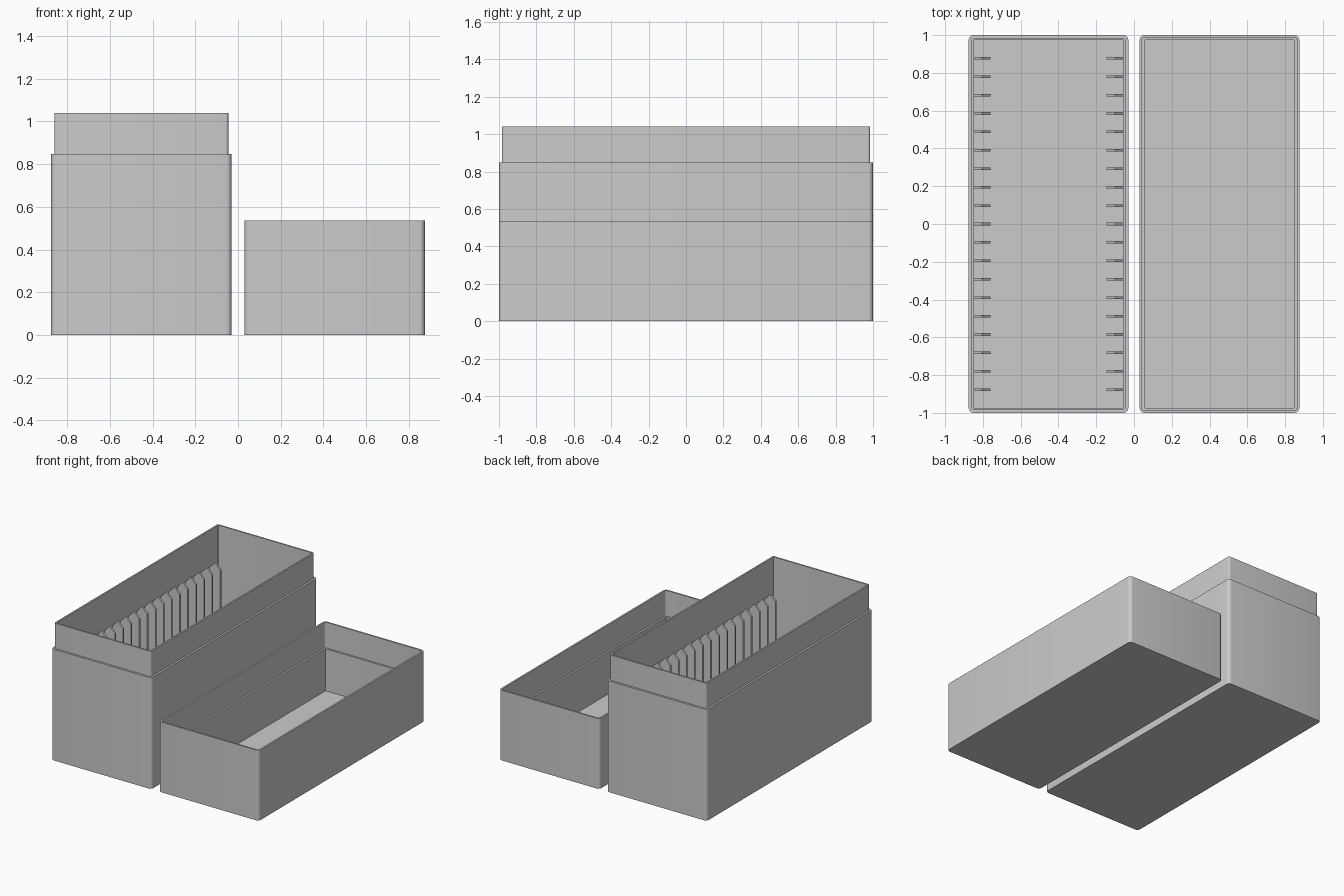
import bpy, bmesh, math

cube = bpy.data.objects.get("Cube")
if cube:
    bpy.data.objects.remove(cube, do_unlink=True)

# Single plain grey
grey = bpy.data.materials.new("plain_grey")
grey.use_nodes = True
grey.diffuse_color = (0.6, 0.6, 0.6, 1)
grey.node_tree.nodes["Principled BSDF"].inputs["Base Color"].default_value = (0.6, 0.6, 0.6, 1)

WIDTH, LENGTH = 0.845, 2.0
CENTRE = 0.4525
WALL = 0.027
FLOOR = 0.02
STEP = 0.015
SEGMENTS = 5


def finish(name, bm, x=0):
    """Turn a bmesh into a shaded, coloured object."""
    bmesh.ops.recalc_face_normals(bm, faces=bm.faces)
    for face in bm.faces:
        face.smooth = True
    mesh = bpy.data.meshes.new(name)
    bm.to_mesh(mesh)
    bm.free()
    mesh.set_sharp_from_angle(angle=math.radians(30))
    mesh.materials.append(grey)
    obj = bpy.data.objects.new(name, mesh)
    obj.location.x = x
    bpy.context.collection.objects.link(obj)
    return obj


def ring(bm, inset, z, radius):
    """One rounded rectangle, inset from the outer footprint."""
    verts = []
    for corner, (sx, sy) in enumerate(((1, 1), (-1, 1), (-1, -1), (1, -1))):
        cx = sx * (WIDTH / 2 - inset - radius)
        cy = sy * (LENGTH / 2 - inset - radius)
        for i in range(SEGMENTS + 1):
            a = (corner + i / SEGMENTS) * math.pi / 2
            verts.append(bm.verts.new((cx + radius * math.cos(a), cy + radius * math.sin(a), z)))
    return verts


def tray(name, x, profile):
    """Loft rings from the underside, over the rim, down to the inner floor."""
    bm = bmesh.new()
    rings = [ring(bm, *step) for step in profile]
    for low, high in zip(rings, rings[1:]):
        for i in range(len(low)):
            j = (i + 1) % len(low)
            bm.faces.new((low[i], low[j], high[j], high[i]))
    bm.faces.new(rings[0])
    bm.faces.new(rings[-1])
    return finish(name, bm, x)


# Tall box with a recessed neck
tray("box_body", -CENTRE, [
    (0, 0, 0.025), (0, 0.847, 0.025),
    (STEP, 0.847, 0.014), (STEP, 1.04, 0.014),
    (WALL, 1.04, 0.003), (WALL, FLOOR, 0.003)])

# Lid lying open side up, with a ledge that meets the neck
tray("lid", CENTRE, [
    (0, 0, 0.025), (0, 0.535, 0.025),
    (STEP - 0.002, 0.535, 0.014), (STEP - 0.002, 0.34, 0.014),
    (WALL, 0.34, 0.003), (WALL, FLOOR, 0.003)])

# Pointed divider ribs along both long inner walls
RIBS, PITCH, THICK, DEPTH = 19, 0.0975, 0.014, 0.088
wall_x = WIDTH / 2 - WALL
for side, label in ((-1, "right"), (1, "left")):
    bm = bmesh.new()
    outline = [(wall_x, FLOOR), (wall_x, 0.76), (wall_x - DEPTH / 2, 0.805),
               (wall_x - DEPTH, 0.76), (wall_x - DEPTH, FLOOR)]
    for n in range(RIBS):
        y = (n - (RIBS - 1) / 2) * PITCH
        face = bm.faces.new([bm.verts.new((side * px, y - THICK / 2, pz)) for px, pz in outline])
        made = bmesh.ops.extrude_face_region(bm, geom=[face])["geom"]
        moved = [v for v in made if isinstance(v, bmesh.types.BMVert)]
        bmesh.ops.translate(bm, verts=moved, vec=(0, THICK, 0))
    finish(label + "_divider_ribs", bm, -CENTRE)
